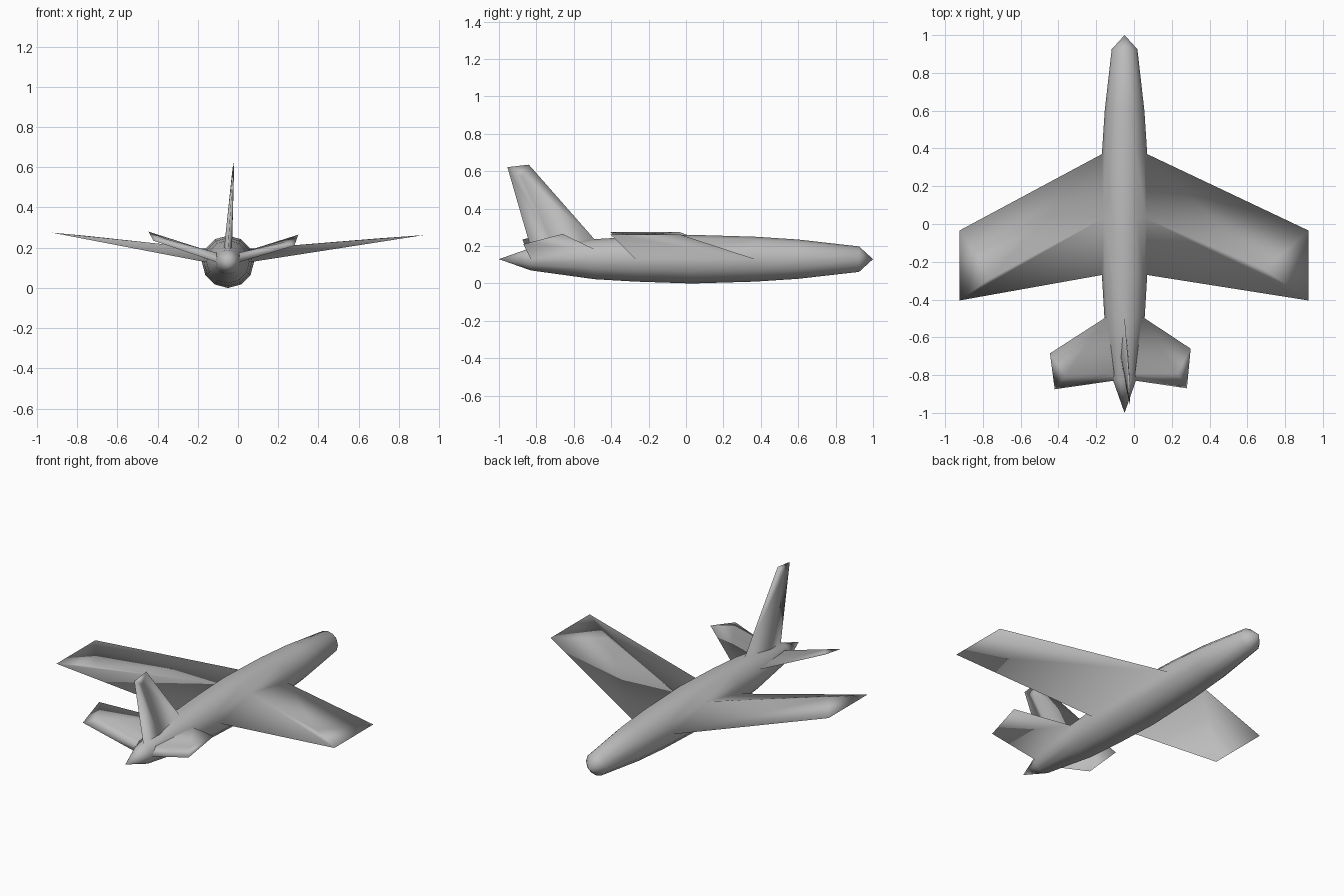
import bpy
import bmesh
import math

cube = bpy.data.objects.get("Cube")
if cube:
    bpy.data.objects.remove(cube, do_unlink=True)

CENTRE_X, CENTRE_Z = -0.05, 0.13
SIDES = 12

grey = bpy.data.materials.new("plain grey")
grey.use_nodes = True
grey.diffuse_color = (0.5, 0.5, 0.5, 1)
grey.node_tree.nodes["Principled BSDF"].inputs["Base Color"].default_value = (0.5, 0.5, 0.5, 1)

bm = bmesh.new()
caps = []


def ring(y, r):
    """Fuselage section; vertex 0 is on top, counting towards the left side."""
    angles = [math.tau * i / SIDES for i in range(SIDES)]
    return [bm.verts.new((CENTRE_X + r * math.sin(a), y, CENTRE_Z + r * math.cos(a)))
            for a in angles]


def surface(lead, trail, tip_lead, tip_trail, ridges):
    """Tapered flying surface welded to the fuselage at lead and trail.
    Each of its two skins is flat (None) or raised along a (root, outer) ridge."""
    tip_lead, tip_trail = bm.verts.new(tip_lead), bm.verts.new(tip_trail)
    cap = [lead]
    for ridge in ridges:
        if ridge is None:
            bm.faces.new((lead, trail, tip_trail, tip_lead))
            cap.append(trail)
            continue
        root, outer = ridge
        outer = bm.verts.new(outer)
        bm.faces.new((lead, root, outer, tip_lead))
        bm.faces.new((root, trail, tip_trail, outer))
        bm.faces.new((outer, tip_trail, tip_lead))
        cap += [root, trail]
    # Temporary root cap, so that the normals can be worked out
    unique = list(dict.fromkeys(cap))
    caps.append(bm.faces.new(unique))


# Fuselage: twelve-sided rings closed by pointed ends
rings = [ring(y, r) for y, r in (
    (0.925, 0.068), (0.6, 0.105), (0.37, 0.12), (0.03, 0.13),
    (-0.27, 0.12), (-0.49, 0.107), (-0.83, 0.06))]
for a, b in zip(rings, rings[1:]):
    for i in range(SIDES):
        j = (i + 1) % SIDES
        bm.faces.new((a[i], a[j], b[j], b[i]))
for end, y in ((rings[0], 1.0), (rings[-1], -1.0)):
    point = bm.verts.new((CENTRE_X, y, CENTRE_Z))
    for i in range(SIDES):
        bm.faces.new((end[i], end[(i + 1) % SIDES], point))
wing_lead, wing_ridge, wing_trail, tail_lead, tail_trail = rings[2:]

# Wings: flat underside, ridge on top that stops short of the tip
for side, tip_x, tip_z, outer in ((1, 0.925, 0.263, (0.69, -0.24, 0.246)),
                                  (-1, -0.925, 0.275, (-0.75, -0.28, 0.259))):
    waist, shoulder = 3 * side, 2 * side
    surface(wing_lead[waist], wing_trail[waist],
            (tip_x, -0.035, tip_z), (tip_x, -0.405, tip_z),
            [(wing_ridge[shoulder], outer), None])

# Tailplanes: swept and tilted, ridge near the trailing edge
for side, tip_lead, tip_trail, outer in (
        (1, (0.30, -0.66, 0.265), (0.28, -0.87, 0.21), (0.23, -0.79, 0.228)),
        (-1, (-0.445, -0.685, 0.28), (-0.42, -0.875, 0.235), (-0.36, -0.80, 0.245))):
    root = bm.verts.new((CENTRE_X + side * 0.055, -0.79, 0.175))
    surface(tail_lead[2 * side], tail_trail[3 * side], tip_lead, tip_trail,
            [(root, outer), None])

# Tail fin: thin lens section leaning slightly to one side
fin_ridges = [(bm.verts.new((CENTRE_X + s * 0.02, -0.7, 0.19)),
               (-0.025 + s * 0.005, -0.88, 0.57)) for s in (1, -1)]
surface(tail_lead[0], tail_trail[0], (-0.022, -0.84, 0.635), (-0.022, -0.955, 0.622), fin_ridges)

# One welded, fully smooth body
bmesh.ops.recalc_face_normals(bm, faces=bm.faces)
bmesh.ops.delete(bm, geom=caps, context="FACES_ONLY")
for face in bm.faces:
    face.smooth = True
mesh = bpy.data.meshes.new("airframe")
bm.to_mesh(mesh)
bm.free()
mesh.materials.append(grey)
bpy.context.collection.objects.link(bpy.data.objects.new("airframe", mesh))
